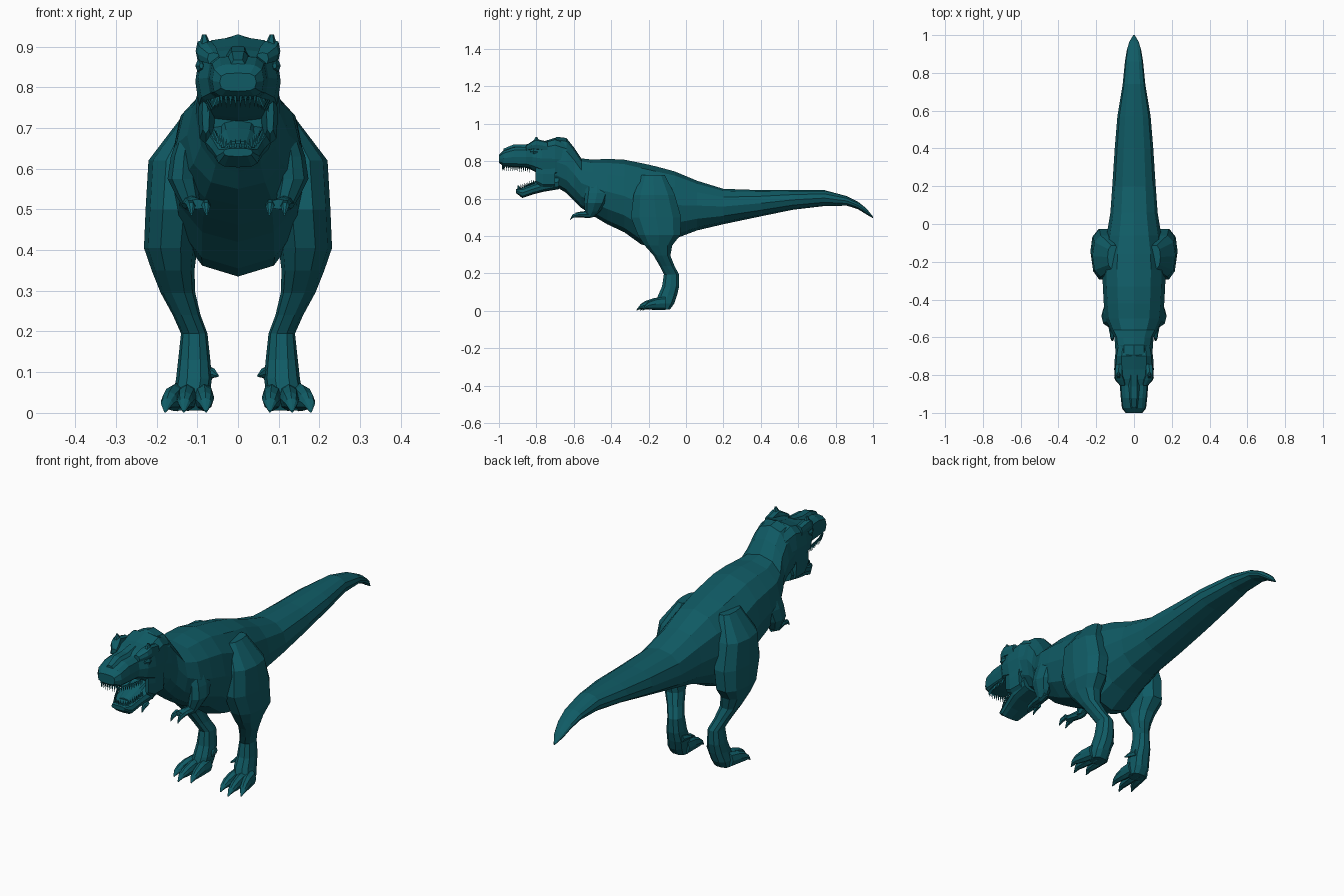
import bpy, bmesh, math
from mathutils import Vector

skin = bpy.data.materials.new("dark teal skin")
skin.diffuse_color = (0.005, 0.105, 0.13, 1)


def finish(name, bm, mirror):
    bmesh.ops.recalc_face_normals(bm, faces=bm.faces)
    me = bpy.data.meshes.new(name)
    bm.to_mesh(me)
    bm.free()
    me.materials.append(skin)
    ob = bpy.data.objects.new(name, me)
    bpy.context.collection.objects.link(ob)
    if mirror:
        ob.modifiers.new("mirror", 'MIRROR').use_mirror_merge = False
    return ob


def loft(name, sections, axis='Y', n=12, p=2.0, mirror=False):
    """Skin rounded sections (t, x0, x1, b0, b1); b is z for axis Y, y for axis Z."""
    bm = bmesh.new()
    rings = []
    for t, x0, x1, b0, b1 in sections:
        ring = []
        for i in range(n):
            a = 2 * math.pi * i / n
            c, s = round(math.cos(a), 6), round(math.sin(a), 6)
            u = math.copysign(abs(c) ** (2 / p), c)
            v = math.copysign(abs(s) ** (2 / p), s)
            x = (x0 + x1) / 2 + u * (x1 - x0) / 2
            b = (b0 + b1) / 2 + v * (b1 - b0) / 2
            ring.append(bm.verts.new((x, t, b) if axis == 'Y' else (x, b, t)))
        rings.append(ring)
    for r, q in zip(rings, rings[1:]):
        for i in range(n):
            j = (i + 1) % n
            bm.faces.new((r[i], r[j], q[j], q[i]))
    bm.faces.new(rings[0])
    bm.faces.new(rings[-1])
    return finish(name, bm, mirror)


def centred(name, rows, **kw):
    """Loft rows (y, half width, z bottom, z top) about x = 0."""
    return loft(name, [(y, -w, w, a, b) for y, w, a, b in rows], **kw)


# Trunk, neck and tail
centred("body_and_tail", [
    (1.0, .004, .495, .503), (.965, .025, .515, .547), (.92, .038, .543, .583),
    (.86, .048, .562, .613), (.74, .06, .56, .645), (.57, .088, .54, .646),
    (.40, .102, .505, .645), (.20, .115, .463, .652), (.06, .125, .43, .695),
    (-.06, .145, .385, .745), (-.16, .165, .335, .772), (-.24, .168, .355, .79),
    (-.33, .165, .42, .808), (-.42, .16, .462, .812), (-.50, .152, .51, .808),
    (-.56, .125, .55, .815), (-.60, .104, .59, .875), (-.64, .10, .63, .924),
    (-.69, .098, .66, .93), (-.745, .092, .67, .90)], p=2.2)

# Skull, muzzle and nose
centred("skull", [
    (-.64, .09, .71, .90), (-.70, .101, .70, .925), (-.77, .105, .725, .903),
    (-.82, .098, .75, .893), (-.855, .075, .765, .88), (-.92, .07, .767, .878),
    (-.975, .064, .773, .858), (-1.0, .045, .79, .835)], p=3.2)
centred("nose_ridge", [
    (-.80, .03, .85, .903), (-.86, .034, .85, .892), (-.92, .03, .84, .893),
    (-.975, .022, .825, .87)], n=6)

# Brow ridges with horns, eyes and cheeks
loft("brow_ridge", [
    (-.855, .045, .075, .855, .885), (-.825, .05, .1, .86, .905),
    (-.80, .06, .104, .86, .918), (-.74, .06, .1, .85, .905)], n=8, p=3, mirror=True)
loft("brow_horn", [(.89, .06, .10, -.83, -.77), (.93, .078, .088, -.805, -.795)],
     axis='Z', n=6, mirror=True)
loft("eye", [(-.835, .085, .095, .845, .86), (-.815, .08, .105, .835, .87),
             (-.795, .085, .1, .845, .86)], n=6, mirror=True)
loft("cheek", [(-.70, .05, .098, .66, .80), (-.765, .06, .098, .66, .80),
               (-.805, .07, .088, .685, .79)], n=8, p=3, mirror=True)

# Open lower jaw and tongue
centred("lower_jaw", [
    (-.68, .085, .65, .73), (-.76, .083, .637, .70), (-.82, .066, .622, .678),
    (-.875, .053, .603, .658), (-.91, .036, .63, .65)], n=12, p=3)
centred("tongue", [
    (-.72, .05, .67, .73), (-.79, .042, .67, .70), (-.865, .028, .65, .668)], n=8)


# Rows of teeth around both jaws
def teeth(name, base, tips):
    bm = bmesh.new()
    corners = [Vector(c) for c in base]
    for a, b in zip(corners, corners[1:]):
        count = max(2, round((b - a).length / .011))
        for k in range(count):
            c = a.lerp(b, (k + .5) / count)
            tip = bm.verts.new(c + Vector((0, 0, tips)))
            ring = [bm.verts.new(c + Vector((.005 * math.cos(q), .005 * math.sin(q), 0)))
                    for q in (0, 2.09, 4.19)]
            bm.faces.new(ring)
            for i in range(3):
                bm.faces.new((ring[i], ring[(i + 1) % 3], tip))
    finish(name, bm, True)


teeth("upper_teeth", [(0, -.982, .778), (.046, -.975, .778), (.062, -.92, .772),
                      (.075, -.83, .768)], -.03)
teeth("lower_teeth", [(0, -.90, .648), (.034, -.892, .65), (.048, -.86, .662),
                      (.062, -.81, .68)], .026)

# Shoulders, forearms and claws
loft("upper_arm", [
    (.70, .10, .14, -.53, -.42), (.63, .10, .165, -.54, -.41),
    (.575, .10, .173, -.545, -.43), (.53, .095, .15, -.54, -.46),
    (.505, .095, .135, -.535, -.49)], axis='Z', n=8, mirror=True)
loft("forearm", [
    (-.48, .105, .13, .505, .535), (-.52, .095, .138, .495, .535),
    (-.565, .085, .132, .50, .53), (-.59, .075, .125, .50, .525)], n=8, mirror=True)
for i, x in enumerate((.078, .115)):
    loft(f"finger_{i + 1}", [
        (-.575, x - .01, x + .014, .502, .526), (-.605, x - .01, x + .01, .495, .518),
        (-.62, x - .004, x + .002, .484, .49)], n=6, mirror=True)

# Thigh, shin and ankle
loft("leg", [
    (.725, .08, .14, -.24, -.11), (.62, .08, .22, -.285, -.055),
    (.50, .09, .227, -.30, -.02), (.405, .10, .231, -.262, -.025),
    (.35, .107, .212, -.225, -.07), (.295, .105, .19, -.175, -.082),
    (.24, .092, .16, -.143, -.06), (.195, .075, .14, -.12, -.036),
    (.13, .068, .147, -.13, -.035), (.085, .064, .152, -.15, -.045),
    (.04, .07, .16, -.165, -.06), (.006, .075, .155, -.15, -.085)],
    axis='Z', n=10, p=2.4, mirror=True)

# Toes with claws, spreading outward
for i, (x, dx, reach) in enumerate(((.085, -.006, .0), (.122, .01, -.018), (.148, .028, .012))):
    rows = [(-.11, 0, .026, .004, .075), (-.165, .4, .024, .005, .068),
            (-.205, .75, .02, .008, .052), (-.225, .95, .015, .01, .036),
            (-.245, 1.1, .003, .001, .006)]
    loft(f"toe_{i + 1}", [
        (y + reach * f, x + dx * f - w, x + dx * f + w, a, b) for y, f, w, a, b in rows],
        n=8, mirror=True)
loft("dew_claw", [(-.07, .06, .085, .08, .115), (-.10, .052, .075, .085, .11),
                  (-.125, .047, .052, .088, .094)], n=6, mirror=True)
